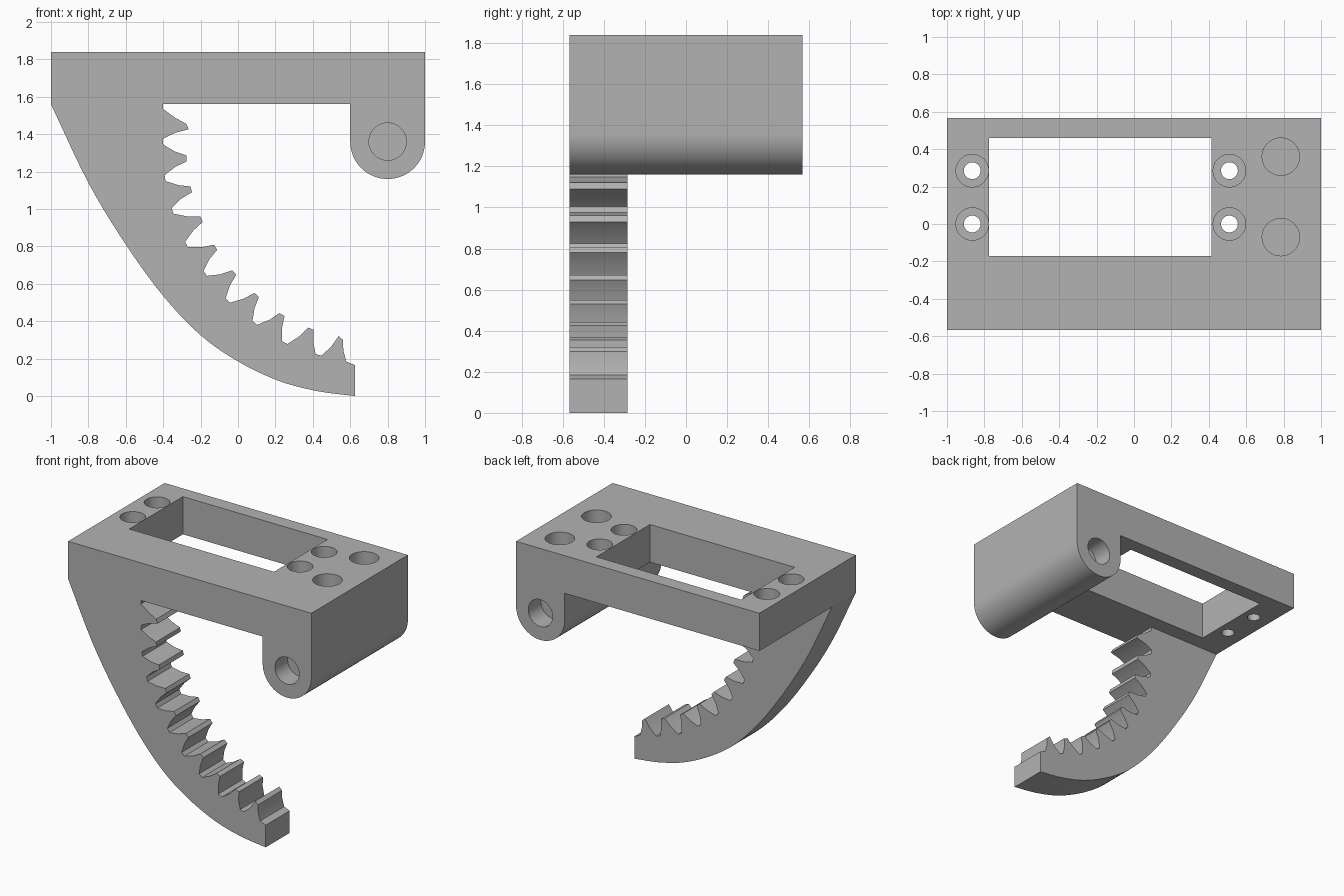
import bpy, bmesh, math
from mathutils import Vector

old = bpy.data.objects.get("Cube")
if old:
    bpy.data.objects.remove(old, do_unlink=True)

grey = bpy.data.materials.new("light grey")
grey.use_nodes = True
tone = (0.45, 0.45, 0.45, 1)
grey.diffuse_color = tone
grey.node_tree.nodes["Principled BSDF"].inputs["Base Color"].default_value = tone

HALF = 0.567              # half depth of the bracket
BOTTOM, TOP = 1.56, 1.84  # plate heights


def finish(name, bm):
    bmesh.ops.recalc_face_normals(bm, faces=bm.faces)
    mesh = bpy.data.meshes.new(name)
    bm.to_mesh(mesh)
    bm.free()
    mesh.materials.append(grey)
    obj = bpy.data.objects.new(name, mesh)
    bpy.context.collection.objects.link(obj)
    return obj


def extrude_profile(name, outline, y0, y1):
    """Extrude an outline of (x, z) points along y."""
    bm = bmesh.new()
    face = bm.faces.new([bm.verts.new((x, y0, z)) for x, z in outline])
    out = bmesh.ops.extrude_face_region(bm, geom=[face])
    moved = [v for v in out["geom"] if isinstance(v, bmesh.types.BMVert)]
    bmesh.ops.translate(bm, verts=moved, vec=(0, y1 - y0, 0))
    return finish(name, bm)


def circle(cx, cy, r, n=40):
    return [(cx + r * math.cos(math.tau * i / n), cy + r * math.sin(math.tau * i / n))
            for i in range(n)]


def cut(target, cutter):
    mod = target.modifiers.new("cut", 'BOOLEAN')
    mod.operation, mod.solver, mod.object = 'DIFFERENCE', 'EXACT', cutter
    select(target)
    bpy.ops.object.modifier_apply(modifier=mod.name)
    bpy.data.objects.remove(cutter, do_unlink=True)


def select(obj):
    bpy.ops.object.select_all(action='DESELECT')
    obj.select_set(True)
    bpy.context.view_layer.objects.active = obj


def drill_down(target, x, y, r, z0, z1):
    """Cut a vertical round hole between two heights."""
    bm = bmesh.new()
    face = bm.faces.new([bm.verts.new((px, py, z0)) for px, py in circle(x, y, r)])
    out = bmesh.ops.extrude_face_region(bm, geom=[face])
    moved = [v for v in out["geom"] if isinstance(v, bmesh.types.BMVert)]
    bmesh.ops.translate(bm, verts=moved, vec=(0, 0, z1 - z0))
    cut(target, finish("hole_cutter", bm))


# Mounting plate with the rounded hinge lug hanging from its right end
pivot_x, pivot_z, lug_r = 0.8, 1.36, 0.2
lug = [(pivot_x + lug_r * math.cos(a), pivot_z - lug_r * math.sin(a))
       for a in (math.pi * i / 32 for i in range(33))]
plate = extrude_profile(
    "mounting_plate",
    [(-1, BOTTOM), (-1, TOP), (1, TOP)] + lug + [(0.6, BOTTOM)], -HALF, HALF)

# Rectangular window
cut(plate, extrude_profile(
    "window_cutter",
    [(-0.775, 1.4), (0.415, 1.4), (0.415, 2), (-0.775, 2)], -0.17, 0.46))

# Counterbored screw holes
for x in (-0.865, 0.51):
    for y in (0, 0.285):
        drill_down(plate, x, y, 0.087, TOP - 0.14, 2)
        drill_down(plate, x, y, 0.045, 1.5, TOP - 0.1)

# Blind sockets in the top, and pivot sockets in both ends of the lug
for y in (-0.07, 0.36):
    drill_down(plate, 0.785, y, 0.1, TOP - 0.15, 2)
for side in (-1, 1):
    cut(plate, extrude_profile("pivot_cutter", circle(pivot_x, pivot_z, 0.1),
                               side * (HALF - 0.15), side * (HALF + 0.1)))

# Curved arm: smooth outer edge
outer = [Vector(p) for p in [
    (-1, BOTTOM), (-0.8, 1.14), (-0.6, 0.81), (-0.4, 0.535), (-0.2, 0.325),
    (0, 0.185), (0.22, 0.08), (0.43, 0.025), (0.625, 0)]]


def smooth_path(pts, steps=5):
    ext = [2 * pts[0] - pts[1]] + pts + [2 * pts[-1] - pts[-2]]
    path = []
    for a, b, c, d in zip(ext, ext[1:], ext[2:], ext[3:]):
        for i in range(steps):
            t = i / steps
            path.append(b + 0.5 * t * ((c - a) + t * (2 * a - 5 * b + 4 * c - d
                                       + t * (3 * (b - c) + d - a))))
    return path + [pts[-1]]


# Gear edge: valleys and tips alternate from the plate to the free end
gear = [Vector(p) for p in [
    (-0.4, 1.55), (-0.27, 1.44), (-0.4, 1.36), (-0.275, 1.27), (-0.39, 1.165),
    (-0.25, 1.105), (-0.35, 0.99), (-0.195, 0.945), (-0.275, 0.81), (-0.12, 0.795),
    (-0.175, 0.655), (-0.02, 0.66), (-0.055, 0.51), (0.1, 0.54), (0.09, 0.39),
    (0.235, 0.435), (0.25, 0.285), (0.39, 0.36), (0.43, 0.22), (0.55, 0.31),
    (0.595, 0.18)]]
teeth = []
last = len(gear) - 1
for i, p in enumerate(gear):
    along = (gear[min(i + 2, last)] - gear[max(i - 2, 0)]).normalized() * 0.016
    if i:
        # slightly hollow tooth flank
        start, end = teeth[-1], p - along
        inward = along * (0.5 if i % 2 else -0.5)
        teeth.append((start + end) / 2 + inward)
        teeth.append(end)
    if i < last:
        teeth.append(p + along)

outline = smooth_path(outer) + [Vector((0.625, 0.165))] + teeth[::-1] + [Vector((-0.4, BOTTOM))]
arm = extrude_profile("gear_arm", outline, -HALF, -0.285)

for obj in (plate, arm):
    select(obj)
    bpy.ops.object.shade_smooth_by_angle(angle=math.radians(25))
